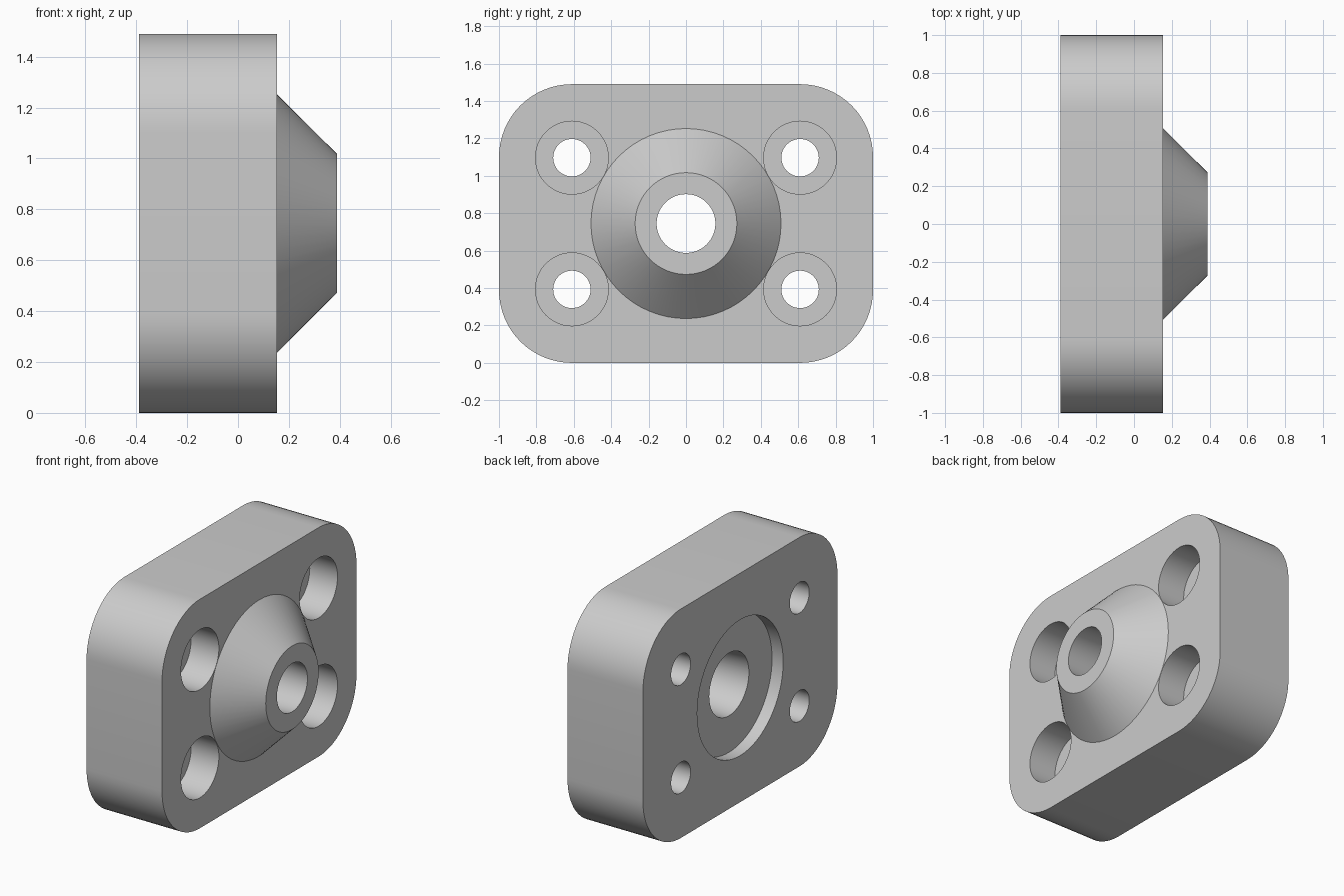
import bpy, bmesh, math
from mathutils import Matrix, Vector

default = bpy.data.objects.get("Cube")
if default:
    bpy.data.objects.remove(default, do_unlink=True)

BACK, FACE, TIP = -0.39, 0.153, 0.39     # x stations
MID_Z = 0.745
HOLE_Y, HOLE_Z, CORNER = 0.61, 0.352, 0.39

grey = bpy.data.materials.new("plain grey")
grey.use_nodes = True
colour = (0.6, 0.6, 0.6, 1)
grey.diffuse_color = colour
grey.node_tree.nodes["Principled BSDF"].inputs["Base Color"].default_value = colour


def make_object(name, bm):
    bmesh.ops.recalc_face_normals(bm, faces=bm.faces[:])
    mesh = bpy.data.meshes.new(name)
    bm.to_mesh(mesh)
    bm.free()
    mesh.materials.append(grey)
    obj = bpy.data.objects.new(name, mesh)
    bpy.context.collection.objects.link(obj)
    return obj


def turned(name, profile, y=0, z=MID_Z, sides=64):
    """Solid of revolution about the x axis from (x, radius) stations."""
    bm = bmesh.new()
    rings = []
    for x, r in profile:
        angles = [2 * math.pi * i / sides for i in range(sides)]
        rings.append([bm.verts.new((x, y + r * math.cos(a), z + r * math.sin(a)))
                      for a in angles])
    for a, b in zip(rings, rings[1:]):
        for i in range(sides):
            j = (i + 1) % sides
            bm.faces.new((a[i], a[j], b[j], b[i]))
    bm.faces.new(rings[0])
    bm.faces.new(rings[-1])
    return make_object(name, bm)


def combine(target, tool, operation):
    mod = target.modifiers.new(tool.name, "BOOLEAN")
    mod.operation, mod.object, mod.solver = operation, tool, "EXACT"
    bpy.context.view_layer.objects.active = target
    bpy.ops.object.modifier_apply(modifier=mod.name)
    bpy.data.objects.remove(tool, do_unlink=True)


# Plate with rounded corners, extruded along x
bm = bmesh.new()
steps = 16
outline = []
for k, (sy, sz) in enumerate([(1, 1), (-1, 1), (-1, -1), (1, -1)]):
    for i in range(steps + 1):
        a = math.pi / 2 * (k + i / steps)
        outline.append(bm.verts.new((BACK,
                                     sy * HOLE_Y + CORNER * math.cos(a),
                                     MID_Z + sz * (MID_Z - CORNER) + CORNER * math.sin(a))))
base = bm.faces.new(outline)
out = bmesh.ops.extrude_face_region(bm, geom=[base], use_keep_orig=True)
bmesh.ops.translate(bm, vec=(FACE - BACK, 0, 0),
                    verts=[v for v in out["geom"] if isinstance(v, bmesh.types.BMVert)])
flange = make_object("flange_plate", bm)

# Conical boss on the +x face
combine(flange, turned("boss", [(FACE - 0.1, 0.508), (FACE, 0.508), (TIP, 0.272)]), "UNION")

# Counterbored mounting holes at the corners
for sy in (-1, 1):
    for sz in (-1, 1):
        combine(flange, turned("mounting_hole",
                               [(BACK - 0.1, 0.1), (FACE - 0.2, 0.1),
                                (FACE - 0.2, 0.195), (TIP, 0.195)],
                               sy * HOLE_Y, MID_Z + sz * HOLE_Z, 48), "DIFFERENCE")

# Back recess and narrowing central bore
combine(flange, turned("central_bore",
                       [(BACK - 0.1, 0.442), (BACK + 0.08, 0.442), (BACK + 0.08, 0.204),
                        (TIP, 0.157), (TIP + 0.1, 0.157)]), "DIFFERENCE")

# Smooth round walls, keep rims sharp
bpy.ops.object.select_all(action="DESELECT")
flange.select_set(True)
bpy.context.view_layer.objects.active = flange
bpy.ops.object.shade_smooth_by_angle(angle=math.radians(30))
